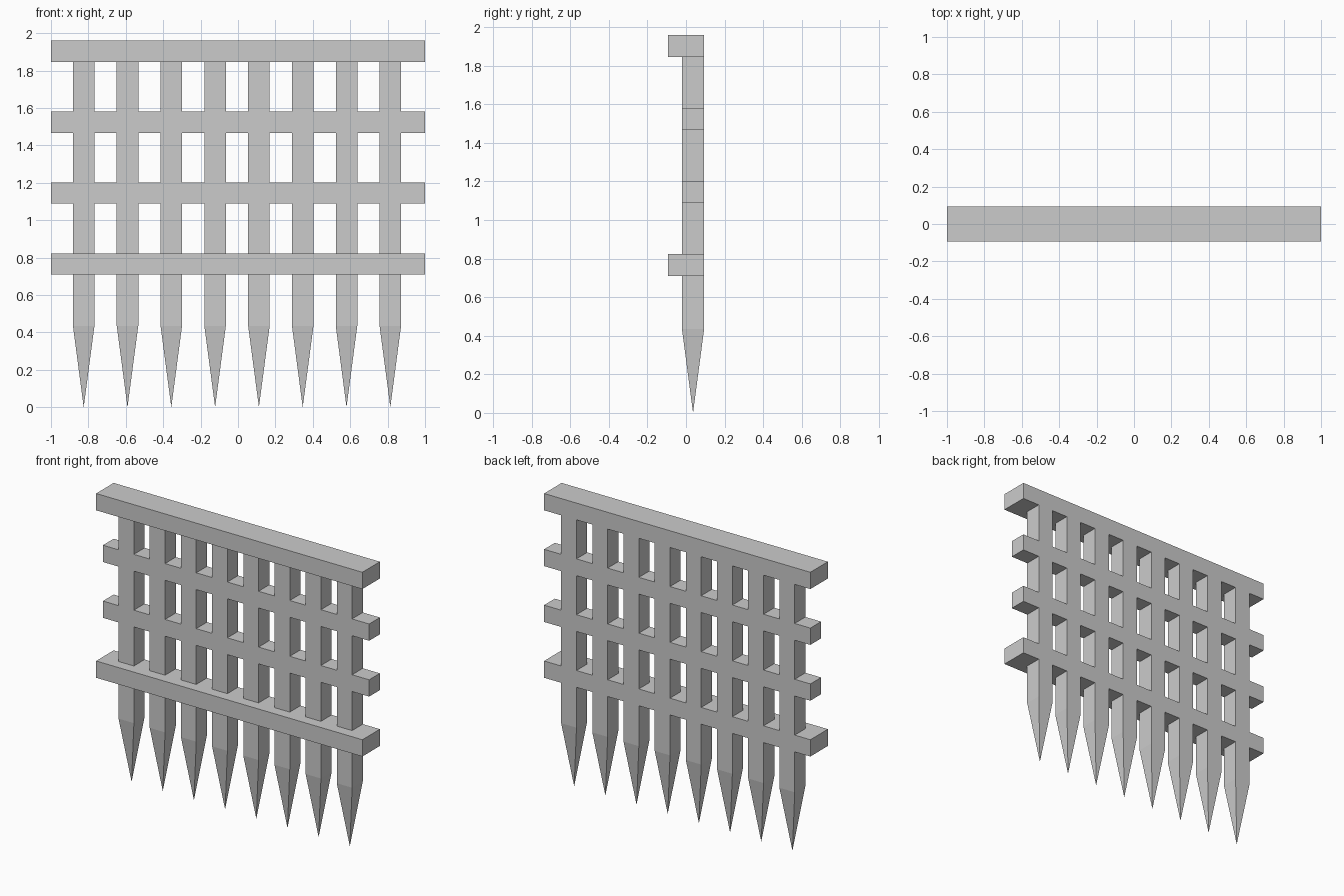
import bpy, bmesh

if "Cube" in bpy.data.objects:
    bpy.data.objects.remove(bpy.data.objects["Cube"])

W = 0.115            # bar thickness
BACK = 0.094         # shared back plane
FRONT = BACK - W     # front of stakes and thin rails
TOP = 1.96
TAPER = 0.435        # height where the spikes begin


def make_object(name, bm):
    bmesh.ops.recalc_face_normals(bm, faces=bm.faces)
    mesh = bpy.data.meshes.new(name)
    bm.to_mesh(mesh)
    bm.free()
    obj = bpy.data.objects.new(name, mesh)
    bpy.context.collection.objects.link(obj)
    return obj


def box(bm, x0, x1, y0, y1, z0, z1):
    verts = bmesh.ops.create_cube(bm, size=1)["verts"]
    for v in verts:
        v.co.x = x1 if v.co.x > 0 else x0
        v.co.y = y1 if v.co.y > 0 else y0
        v.co.z = z1 if v.co.z > 0 else z0


# Vertical stakes with four-sided pointed ends
for i in range(8):
    x = -0.825 + i * 0.2342
    bm = bmesh.new()
    box(bm, x - W / 2, x + W / 2, FRONT, BACK, TAPER, TOP)
    bm.faces.ensure_lookup_table()
    bottom = min(bm.faces, key=lambda f: f.calc_center_median().z)
    poke = bmesh.ops.poke(bm, faces=[bottom])
    poke["verts"][0].co.z = 0
    make_object(f"stake_{i + 1}", bm)

# Horizontal rails: top and bottom ones are deeper towards the front
for i in range(4):
    z1 = TOP - i * 0.379
    deep = i in (0, 3)
    bm = bmesh.new()
    box(bm, -1, 1, -BACK if deep else FRONT, BACK, z1 - 0.114, z1)
    make_object("deep_rail" if deep else "thin_rail", bm)
